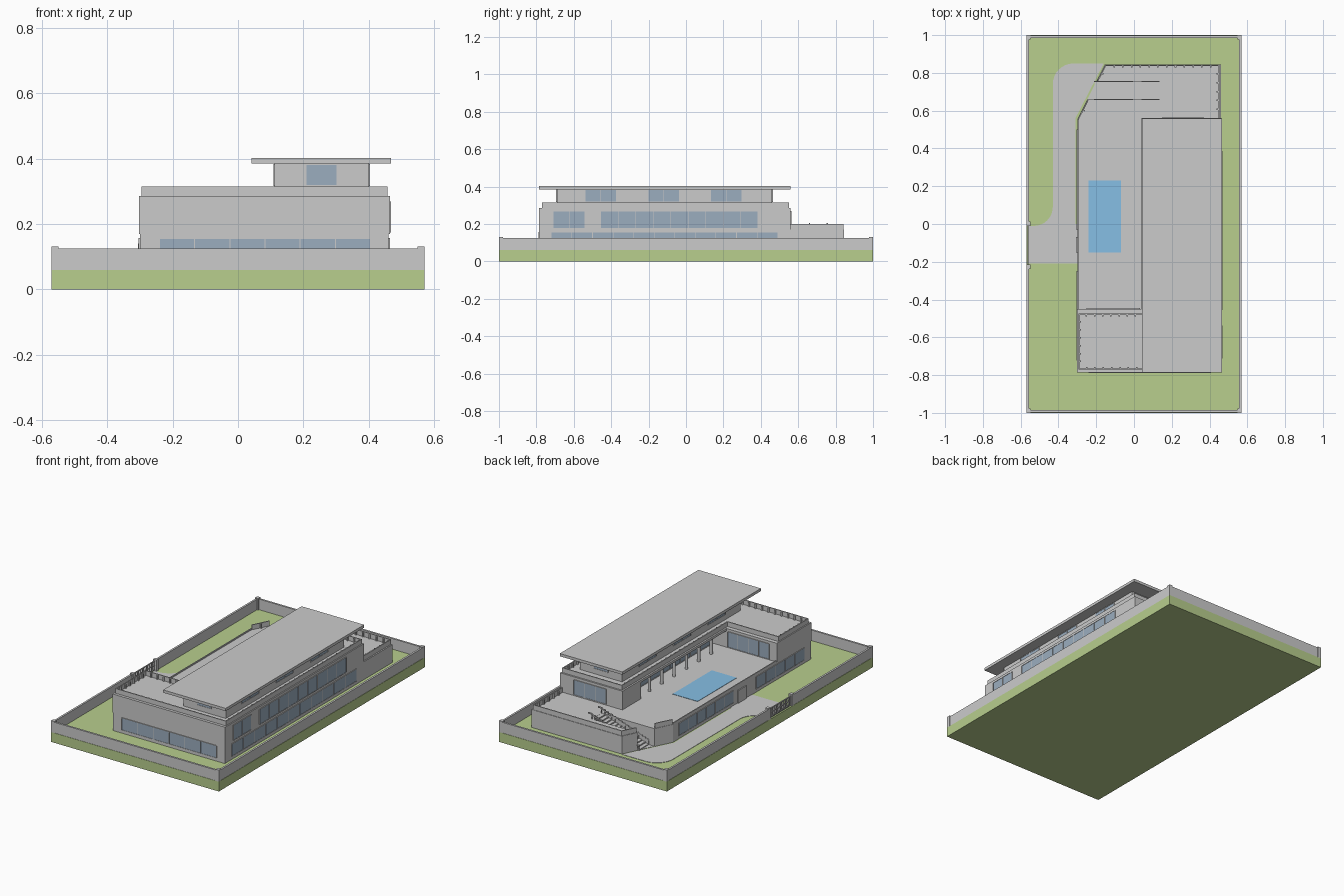
import bpy, bmesh, math
from mathutils import Vector, Matrix

if "Cube" in bpy.data.objects:
    bpy.data.objects.remove(bpy.data.objects["Cube"])


def material(name, color):
    m = bpy.data.materials.new(name)
    m.diffuse_color = (*color, 1)
    m.use_nodes = True
    m.node_tree.nodes["Principled BSDF"].inputs["Base Color"].default_value = m.diffuse_color
    return m


GREEN = material("grass", (0.48, 0.62, 0.27))
GLASS = material("glass", (0.33, 0.42, 0.52))
WATER = material("water", (0.24, 0.52, 0.78))


def finish(name, bm, mat=None):
    bmesh.ops.recalc_face_normals(bm, faces=bm.faces)
    me = bpy.data.meshes.new(name)
    bm.to_mesh(me)
    bm.free()
    ob = bpy.data.objects.new(name, me)
    bpy.context.collection.objects.link(ob)
    if mat:
        me.materials.append(mat)
    return ob


def add_box(bm, x0, x1, y0, y1, z0, z1):
    m = Matrix.Translation(((x0 + x1) / 2, (y0 + y1) / 2, (z0 + z1) / 2))
    bmesh.ops.create_cube(bm, size=1, matrix=m @ Matrix.Diagonal((x1 - x0, y1 - y0, z1 - z0, 1)))


def boxes(name, *items, mat=None):
    bm = bmesh.new()
    for b in items:
        add_box(bm, *b)
    return finish(name, bm, mat)


def prism(name, pts, z0, z1, mat=None):
    bm = bmesh.new()
    f = bm.faces.new([bm.verts.new((x, y, z0)) for x, y in pts])
    r = bmesh.ops.extrude_face_region(bm, geom=[f])
    bmesh.ops.translate(bm, vec=(0, 0, z1 - z0), verts=[v for v in r["geom"] if isinstance(v, bmesh.types.BMVert)])
    return finish(name, bm, mat)


def arc(cx, cy, r, a0, a1, n=8):
    return [(cx + r * math.cos(math.radians(a0 + (a1 - a0) * i / n)),
             cy + r * math.sin(math.radians(a0 + (a1 - a0) * i / n))) for i in range(n + 1)]


def window(name, axis, plane, a0, a1, z0, z1, n):
    """Glass band on the wall at `plane`, running along `axis`, with n panes."""
    def span(u0, u1, d, zb, zt):
        if axis == "x":
            return (u0, u1, plane - d, plane + d, zb, zt)
        return (plane - d, plane + d, u0, u1, zb, zt)
    boxes(name + "_glass", span(a0, a1, 0.002, z0, z1), mat=GLASS)
    w = 0.0015
    bars = [span(u - w, u + w, 0.004, z0, z1) for u in [a0 + (a1 - a0) * i / n for i in range(n + 1)]]
    bars += [span(a0, a1, 0.004, z - w, z + w) for z in (z0, z1)]
    boxes(name + "_frame", *bars)


def parapet(name, pts, z0, z1, closed=False, step=0.045):
    """Thin wall along a counter-clockwise path with small posts on its inner side."""
    bm = bmesh.new()
    pts = [Vector(p) for p in pts]
    for a, b in zip(pts, pts[1:] + (pts[:1] if closed else [])):
        d = b - a
        m = Matrix.Translation((*a, z0)) @ Matrix.Rotation(math.atan2(d.y, d.x), 4, "Z")
        n = max(1, round(d.length / step))
        parts = [(0, d.length, 0, 0.006, 0, z1 - z0)]
        parts += [(d.length * i / n - 0.004, d.length * i / n + 0.004, 0.004, 0.014, 0, z1 - z0 - 0.003)
                  for i in range(1, n)]
        for p in parts:
            old = set(bm.verts)
            add_box(bm, *p)
            bmesh.ops.transform(bm, matrix=m, verts=[v for v in bm.verts if v not in old])
    return finish(name, bm)


# Plot and driveway
G = 0.06
boxes("lawn", (-0.57, 0.57, -1, 1, 0, G), mat=GREEN)
prism("driveway", [(-0.56, -0.21), (-0.3, -0.21), (-0.3, 0), (-0.31, 0), (-0.31, 0.56), (-0.16, 0.85)]
      + arc(-0.32, 0.74, 0.11, 90, 180) + arc(-0.53, 0.09, 0.1, 0, -90) + [(-0.56, -0.01)], G - 0.01, G + 0.002)

# Boundary wall, corner posts and gate
W = 0.125
boxes("boundary_wall", (-0.568, 0.568, -0.998, -0.986, G, W), (-0.568, 0.568, 0.986, 0.998, G, W),
      (0.556, 0.568, -0.99, 0.99, G, W), (-0.568, -0.556, -0.99, -0.225, G, W), (-0.568, -0.556, 0, 0.99, G, W))
boxes("boundary_posts", *[(x - 0.011, x + 0.011, y - 0.011, y + 0.011, G, 0.131)
                          for x, y in [(-0.559, -0.989), (0.559, -0.989), (-0.559, 0.989), (0.559, 0.989),
                                       (-0.559, -0.226), (-0.559, 0.001)]])
boxes("gate", *[(-0.564, -0.56, -0.215 + i * 0.0125, -0.211 + i * 0.0125, G + 0.004, W - 0.002) for i in range(17)],
      *[(-0.565, -0.559, -0.22, -0.005, z, z + 0.005) for z in (0.066, 0.093, 0.118)])

# Ground floor with chamfered corner, cut open for the entrance stair
F1 = 0.17
ground = prism("ground_floor", [(-0.3, -0.785), (0.46, -0.785), (0.46, 0.845), (-0.155, 0.845), (-0.3, 0.555)], G, F1)
cutter = boxes("stair_cutter", (-0.4, 0.11, 0.66, 0.755, G + 0.002, 0.3))
cutter.hide_render = True
cutter.hide_viewport = True
mod = ground.modifiers.new("stair_opening", "BOOLEAN")
mod.operation = "DIFFERENCE"
mod.object = cutter
N = 14
boxes("entrance_stair", *[(-0.21 + i * 0.32 / N, 0.11, 0.66, 0.755, G, G + (i + 1) * 0.11 / N - 0.001) for i in range(N)])

# Stair railings: balusters and stepped handrails
for side, y in (("south", 0.66), ("north", 0.755)):
    items = []
    for i in range(N + 1):
        x, z = -0.21 + i * 0.32 / N, G + i * 0.11 / N
        items.append((x, x + 0.004, y - 0.002, y + 0.002, z, z + 0.03))
        items.append((x - 0.002, x + 0.025, y - 0.003, y + 0.003, z + 0.028, z + 0.036))
    boxes("stair_railing_" + side, *items)

# Pool and terrace edges
boxes("pool", (-0.24, -0.07, -0.15, 0.23, F1 - 0.02, F1 + 0.002), mat=WATER)
parapet("terrace_parapet", [(0.452, 0.56), (0.452, 0.842), (-0.152, 0.842), (-0.195, 0.758)], F1, 0.2)
parapet("corner_parapet", [(-0.247, 0.655), (-0.298, 0.555)], F1, 0.2)
boxes("terrace_kerb", (-0.3, -0.294, -0.45, 0.555, F1, F1 + 0.008))

# First floor: front wing, long wing with recessed west wall, north block
F2 = 0.285
boxes("front_wing", (-0.302, 0.464, -0.787, -0.45, F1, F2))
boxes("long_wing", (0.13, 0.464, -0.45, 0.38, F1, F2))
boxes("north_block", (0.04, 0.464, 0.38, 0.56, F1, F2))
boxes("roof_terrace_slab", (0.04, 0.464, -0.45, 0.38, F2 - 0.015, F2))
for i in range(6):
    bm = bmesh.new()
    bmesh.ops.create_cone(bm, cap_ends=True, segments=12, radius1=0.009, radius2=0.009, depth=0.104,
                          matrix=Matrix.Translation((0.06, 0.27 - 0.12 * i, F1 + 0.05)))
    finish(f"column_{i + 1}", bm)
parapet("roof_parapet", [(-0.295, -0.77), (0.457, -0.77), (0.457, 0.55), (0.05, 0.55), (0.05, -0.475), (-0.295, -0.475)],
        F2, 0.314, closed=True)

# Penthouse and flat roof
boxes("penthouse", (0.112, 0.4, -0.69, 0.46, F2, 0.386))
boxes("flat_roof", (0.042, 0.467, -0.787, 0.558, 0.385, 0.402))

# Windows and entrance door
window("front_lower_window", "x", -0.785, -0.24, 0.405, 0.08, 0.155, 6)
window("right_lower_window", "y", 0.46, -0.72, 0.49, 0.08, 0.155, 11)
window("left_lower_window", "y", -0.3, -0.03, 0.5, 0.08, 0.155, 6)
window("left_front_window", "y", -0.3, -0.72, -0.25, 0.08, 0.155, 5)
window("right_upper_window", "y", 0.464, -0.455, 0.385, 0.176, 0.268, 9)
window("right_upper_small_window", "y", 0.464, -0.71, -0.54, 0.176, 0.268, 2)
window("terrace_window", "y", 0.13, -0.42, 0.36, 0.174, 0.26, 8)
window("front_wing_terrace_window", "x", -0.45, -0.25, 0.03, 0.174, 0.268, 4)
window("north_block_window", "x", 0.56, 0.15, 0.37, 0.176, 0.268, 3)
for i, y in enumerate((-0.455, -0.12, 0.215)):
    window(f"penthouse_right_window_{i + 1}", "y", 0.4, y - 0.083, y + 0.083, 0.318, 0.382, 2)
    window(f"penthouse_left_window_{i + 1}", "y", 0.112, y - 0.083, y + 0.083, 0.318, 0.382, 2)
window("penthouse_front_window", "x", -0.69, 0.208, 0.302, 0.318, 0.382, 1)
window("penthouse_back_window", "x", 0.46, 0.208, 0.302, 0.318, 0.382, 1)
boxes("entrance_door", (-0.306, -0.298, -0.15, -0.07, G, 0.14))
